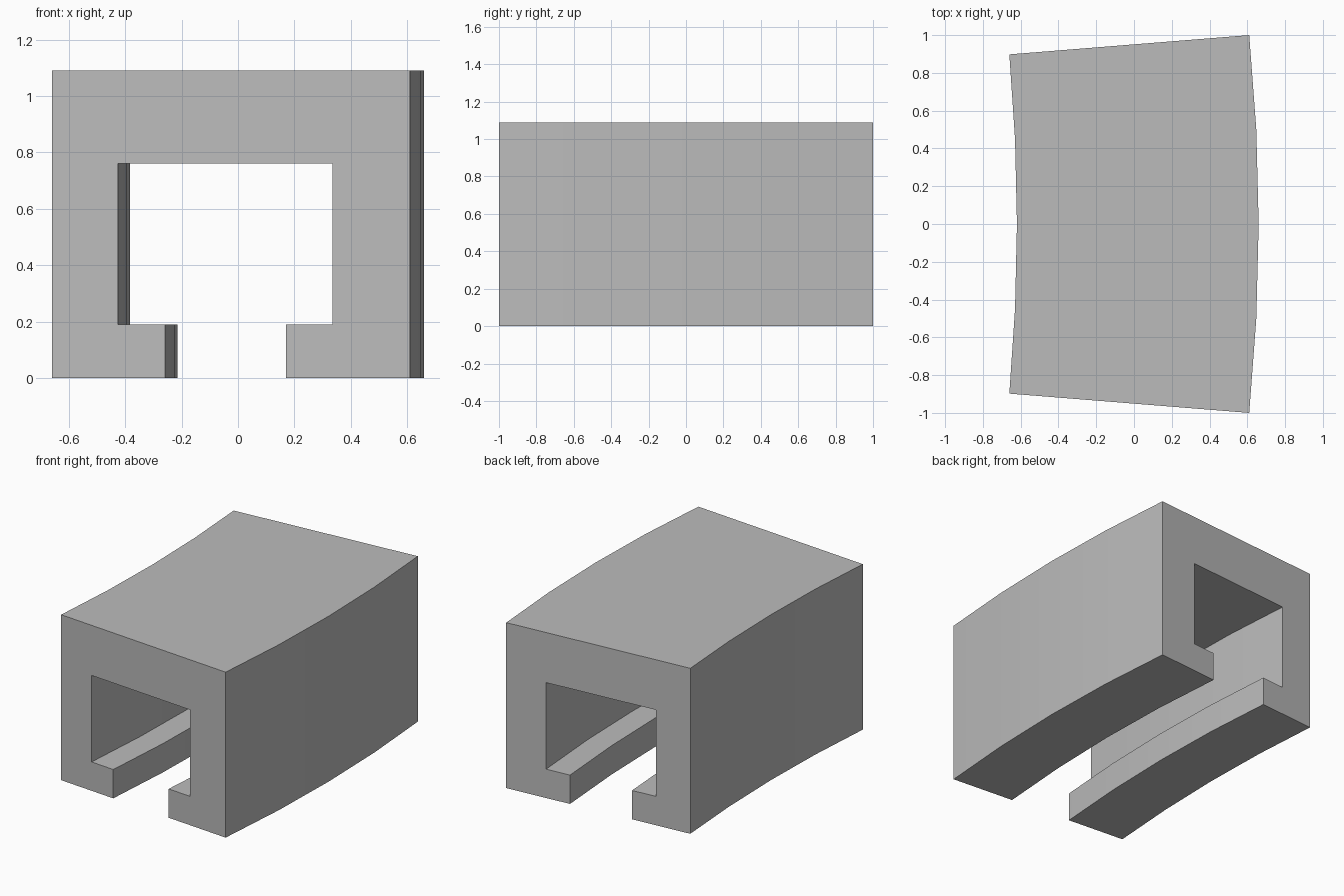
import bpy
import bmesh
from math import radians

cube = bpy.data.objects.get("Cube")
if cube:
    bpy.data.objects.remove(cube, do_unlink=True)

# Plain grey material
grey = bpy.data.materials.new("plain grey")
grey.use_nodes = True
colour = (0.5, 0.5, 0.5, 1.0)
grey.diffuse_color = colour
grey.node_tree.nodes["Principled BSDF"].inputs["Base Color"].default_value = colour

# Slotted channel section (x, z) as it stands at the end faces
LEFT, RIGHT, TOP = -0.66, 0.61, 1.09
profile = [
    (LEFT, 0), (-0.258, 0), (-0.258, 0.19), (-0.425, 0.19),
    (-0.425, 0.76), (0.335, 0.76), (0.335, 0.19), (0.17, 0.19),
    (0.17, 0), (RIGHT, 0), (RIGHT, TOP), (LEFT, TOP),
]
BOW = 0.05       # sideways bulge of the gently curved sweep
SEGMENTS = 4


def section_point(x, z, t):
    """Place a profile point at t in -1..1 along the bowed length."""
    half = 0.898 + 0.102 * (x - LEFT) / (RIGHT - LEFT)
    return (x + BOW * half ** 2 * (1 - t * t), half * t, z)


# Sweep the section along the bow and cap both ends
bm = bmesh.new()
rings = []
for i in range(SEGMENTS + 1):
    t = 2 * i / SEGMENTS - 1
    rings.append([bm.verts.new(section_point(x, z, t)) for x, z in profile])

count = len(profile)
for a, b in zip(rings, rings[1:]):
    for j in range(count):
        k = (j + 1) % count
        bm.faces.new((a[j], a[k], b[k], b[j]))
bm.faces.new(rings[0])
bm.faces.new(reversed(rings[-1]))
bmesh.ops.recalc_face_normals(bm, faces=bm.faces)

mesh = bpy.data.meshes.new("curved_channel_rail")
bm.to_mesh(mesh)
bm.free()
mesh.materials.append(grey)
rail = bpy.data.objects.new("curved_channel_rail", mesh)
bpy.context.collection.objects.link(rail)

# Smooth along the bow, crisp at the section corners
bpy.ops.object.select_all(action='DESELECT')
rail.select_set(True)
bpy.context.view_layer.objects.active = rail
bpy.ops.object.shade_smooth_by_angle(angle=radians(30))
